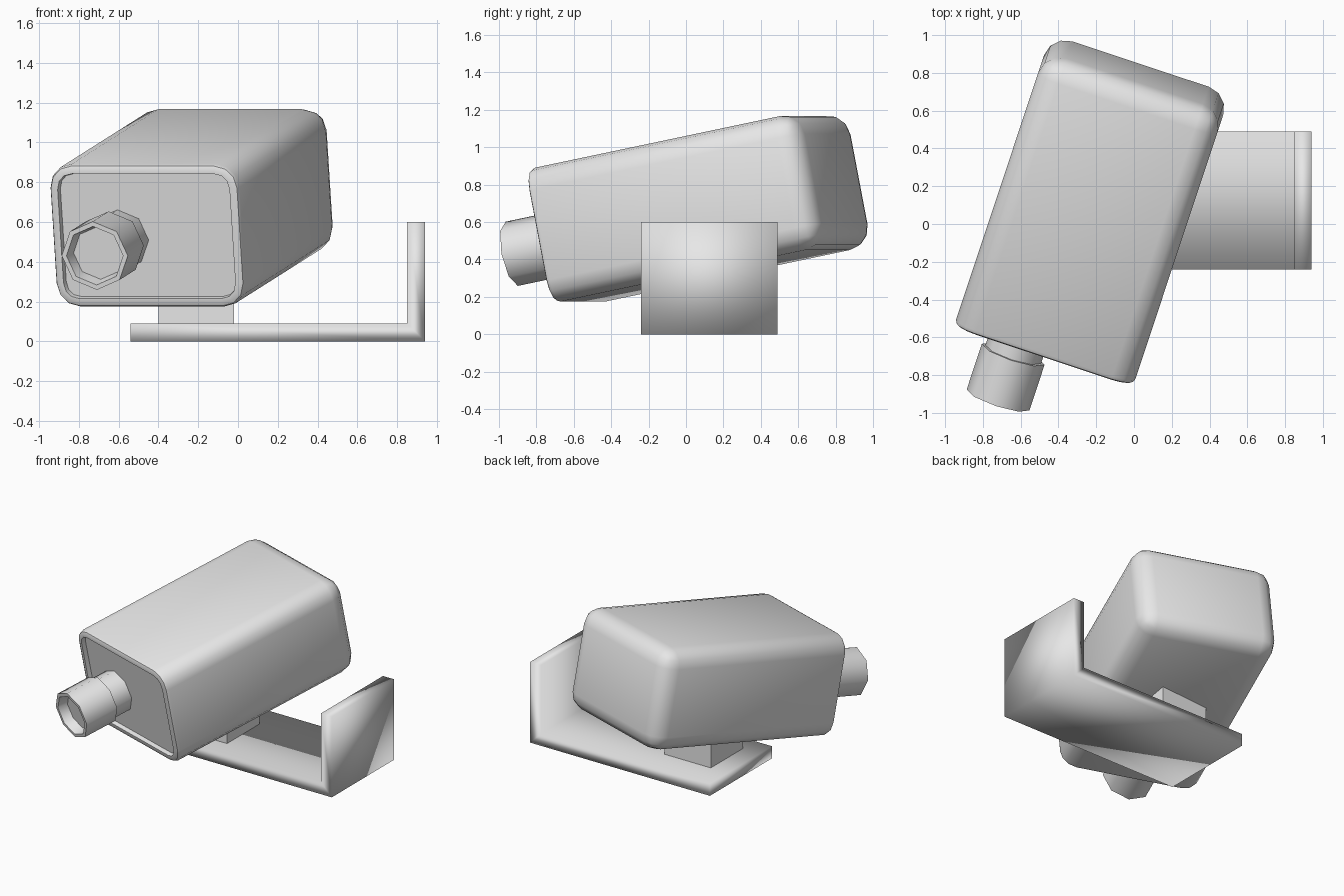
import bpy, bmesh
from math import radians, cos, sin, tau
from mathutils import Matrix, Vector

cube = bpy.data.objects.get("Cube")
if cube:
    bpy.data.objects.remove(cube, do_unlink=True)

grey = bpy.data.materials.new("light_grey")
grey.use_nodes = True
grey.diffuse_color = (0.8, 0.8, 0.8, 1)
grey.node_tree.nodes["Principled BSDF"].inputs["Base Color"].default_value = (0.8, 0.8, 0.8, 1)

# Housing frame: local +y points backwards along the tilted housing
TILT = (Matrix.Translation((-0.22, 0.08, 0.68))
        @ Matrix.Rotation(radians(-18.4), 4, 'Z')
        @ Matrix.Rotation(radians(11.3), 4, 'X'))
WIDTH, LENGTH, HEIGHT = 1.0, 1.55, 0.73


def finish(name, bm, matrix=Matrix(), angle=None):
    bmesh.ops.recalc_face_normals(bm, faces=bm.faces)
    mesh = bpy.data.meshes.new(name)
    bm.to_mesh(mesh)
    bm.free()
    mesh.materials.append(grey)
    obj = bpy.data.objects.new(name, mesh)
    bpy.context.collection.objects.link(obj)
    obj.matrix_world = matrix
    bpy.ops.object.select_all(action='DESELECT')
    obj.select_set(True)
    bpy.context.view_layer.objects.active = obj
    if angle is None:
        bpy.ops.object.shade_smooth()
    elif angle > 0:
        bpy.ops.object.shade_smooth_by_angle(angle=radians(angle))
    return obj


def box(size):
    bm = bmesh.new()
    bmesh.ops.create_cube(bm, size=1)
    bmesh.ops.scale(bm, vec=size, verts=bm.verts)
    return bm


def bevel(bm, edges, width, segments):
    bmesh.ops.bevel(bm, geom=edges, offset=width, segments=segments,
                    profile=0.5, affect='EDGES')


def front_face(bm):
    return min(bm.faces, key=lambda f: f.calc_center_median().y - f.calc_area())


# Housing: rounded sides and back, thin front rim around a sunken panel
bm = box((WIDTH, LENGTH, HEIGHT))
bevel(bm, [e for e in bm.edges if any(v.co.y > 0 for v in e.verts)], 0.12, 3)
front = front_face(bm)
bevel(bm, list(front.edges), 0.025, 2)
front = front_face(bm)
bmesh.ops.inset_region(bm, faces=[front], thickness=0.02)
bmesh.ops.inset_region(bm, faces=[front], thickness=0.005, depth=-0.03)
finish("camera_housing", bm, TILT, 40)

# Lens: eight-sided profile, neck, wider barrel and hollow front
profile = [(0.155, 0.0), (0.155, -0.15), (0.175, -0.15), (0.175, -0.41),
           (0.15, -0.41), (0.135, -0.34)]
bm = bmesh.new()
SIDES = 8
rings = [[bm.verts.new((r * cos(tau * i / SIDES), y, r * sin(tau * i / SIDES)))
          for i in range(SIDES)] for r, y in profile]
for a, b in zip(rings, rings[1:]):
    for i in range(SIDES):
        j = (i + 1) % SIDES
        bm.faces.new((a[i], a[j], b[j], b[i]))
bm.faces.new(rings[0])
bm.faces.new(rings[-1])
finish("lens_barrel", bm, TILT @ Matrix.Translation((-0.155, -0.735, -0.026)), 50)

# Mount post between bracket and housing
finish("mount_post", box((0.38, 0.38, 0.38)),
       Matrix.Translation((-0.21, 0.09, 0.27)), 0)

# Bracket: L-shaped profile extruded front to back
outline = [(-0.54, 0), (0.94, 0), (0.94, 0.6), (0.85, 0.6), (0.85, 0.09), (-0.54, 0.09)]
bm = bmesh.new()
side = bm.faces.new([bm.verts.new((x, -0.24, z)) for x, z in outline])
moved = bmesh.ops.extrude_face_region(bm, geom=[side])["geom"]
bmesh.ops.translate(bm, vec=Vector((0, 0.73, 0)),
                    verts=[v for v in moved if isinstance(v, bmesh.types.BMVert)])
# Keep a single cap at each end
if not side.is_valid or len(bm.faces) < len(outline) + 2:
    bmesh.ops.holes_fill(bm, edges=[e for e in bm.edges if e.is_boundary])
finish("wall_bracket", bm)
